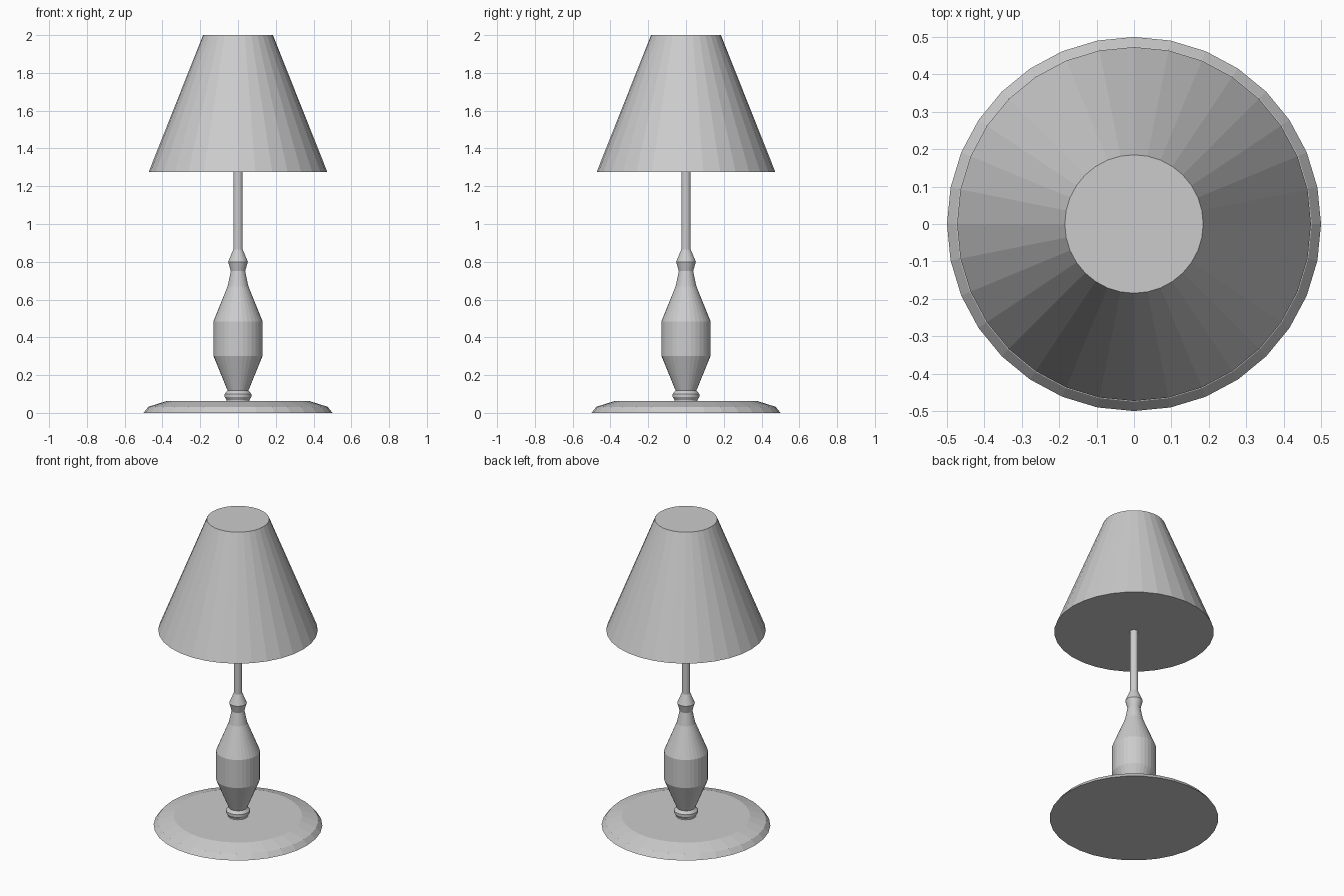
import bpy, bmesh
from math import cos, sin, tau

if "Cube" in bpy.data.objects:
    bpy.data.objects.remove(bpy.data.objects["Cube"])

SIDES = 32


def lathe(name, profile):
    """Closed, flat-faced solid of revolution from (radius, height) points."""
    bm = bmesh.new()
    rings = [[bm.verts.new((r * cos(tau * i / SIDES), r * sin(tau * i / SIDES), z))
              for i in range(SIDES)] for r, z in profile]
    for low, high in zip(rings, rings[1:]):
        for i in range(SIDES):
            j = (i + 1) % SIDES
            bm.faces.new((low[i], low[j], high[j], high[i]))
    bm.faces.new(rings[0][::-1])
    bm.faces.new(rings[-1])
    mesh = bpy.data.meshes.new(name)
    bm.to_mesh(mesh)
    bm.free()
    obj = bpy.data.objects.new(name, mesh)
    bpy.context.collection.objects.link(obj)
    return obj


# Round foot with a bevelled rim
lathe("base", [(0.5, 0), (0.475, 0.032), (0.38, 0.062)])

# Small turned ring between foot and body
lathe("lower_collar", [(0.06, 0.06), (0.06, 0.068), (0.071, 0.085),
                       (0.071, 0.1), (0.055, 0.118)])

# Turned body with neck and upper bead
lathe("body", [(0.055, 0.118), (0.13, 0.302), (0.13, 0.485), (0.055, 0.67),
               (0.038, 0.75), (0.052, 0.80), (0.025, 0.865)])

# Thin pole into the shade
lathe("pole", [(0.025, 0.865), (0.025, 1.29)])

# Tapered shade, closed at both ends
lathe("shade", [(0.473, 1.275), (0.185, 2.0)])
